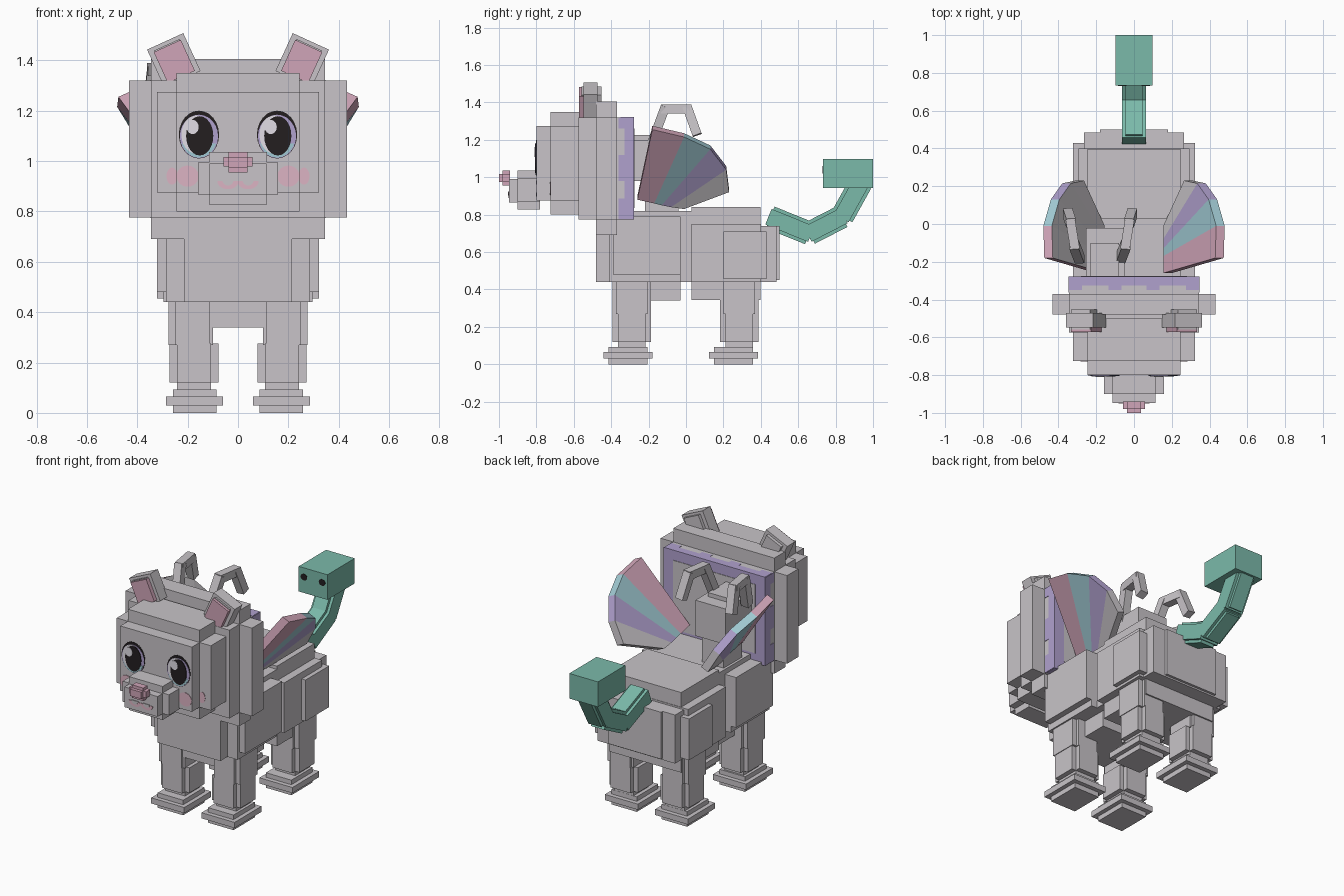
import bpy, bmesh, math
from mathutils import Vector, Matrix

cube = bpy.data.objects.get("Cube")
if cube:
    bpy.data.objects.remove(cube, do_unlink=True)

# Materials
def make_mat(name, rgb):
    lin = [((c / 255 + 0.055) / 1.055) ** 2.4 for c in rgb] + [1.0]
    m = bpy.data.materials.new(name)
    m.use_nodes = True
    m.diffuse_color = lin
    m.node_tree.nodes["Principled BSDF"].inputs["Base Color"].default_value = lin
    return m

GREY = make_mat("warm grey", (200, 196, 200))
TEAL = make_mat("teal", (123, 186, 170))
PINK = make_mat("rose pink", (208, 165, 184))
BLUSH = make_mat("blush", (220, 180, 195))
PURPLE = make_mat("lavender", (176, 161, 206))
BLUE = make_mat("pale blue", (160, 201, 210))
BLACK = make_mat("black", (35, 30, 32))
WHITE = make_mat("white", (226, 222, 230))

# Helpers
def finish(name, bm, *mats):
    bmesh.ops.recalc_face_normals(bm, faces=bm.faces)
    me = bpy.data.meshes.new(name)
    bm.to_mesh(me)
    bm.free()
    for m in mats:
        me.materials.append(m)
    ob = bpy.data.objects.new(name, me)
    bpy.context.collection.objects.link(ob)
    return ob

def placed_box(name, matrix, size, mat):
    bm = bmesh.new()
    bmesh.ops.create_cube(bm, size=1)
    bm.transform(matrix @ Matrix.Diagonal((*size, 1)))
    return finish(name, bm, mat)

def box(name, x, y, z, mat=GREY):
    c = [(a + b) / 2 for a, b in (x, y, z)]
    return placed_box(name, Matrix.Translation(c), [b - a for a, b in (x, y, z)], mat)

def wide(name, hx, y, z, mat=GREY):
    return box(name, (-hx, hx), y, z, mat)

def bar(name, p, q, wx, t, mat, extra=0.0):
    p, q = Vector(p), Vector(q)
    d = (q - p).normalized()
    side = Vector((1, 0, 0))
    side = (side - d * side.dot(d)).normalized()
    rot = Matrix((side, d.cross(side), d)).transposed().to_4x4()
    return placed_box(name, Matrix.Translation((p + q) / 2) @ rot, (wx, t, (q - p).length + extra), mat)

def disc(name, x, z, rx, rz, y, mat, a0=0, a1=360):
    # thin elliptical plate facing the front
    bm = bmesh.new()
    n = 24
    vs = [bm.verts.new((x + rx * math.cos(a), y, z + rz * math.sin(a)))
          for a in (math.radians(a0 + (a1 - a0) * i / n) for i in range(n + (a1 - a0 < 360)))]
    f = bm.faces.new(vs)
    ext = bmesh.ops.extrude_face_region(bm, geom=[f])
    bmesh.ops.translate(bm, vec=(0, 0.004, 0), verts=[v for v in ext["geom"] if isinstance(v, bmesh.types.BMVert)])
    return finish(name, bm, mat)

# Head, snout and nose: stepped blocks
wide("head_face", 0.245, (-0.80, -0.5), (0.875, 1.275))
wide("head_tall", 0.245, (-0.725, -0.5), (0.80, 1.35))
wide("head_wide", 0.322, (-0.725, -0.5), (0.875, 1.275))
wide("snout_wide", 0.158, (-0.90, -0.78), (0.868, 0.995))
wide("snout_tall", 0.115, (-0.90, -0.78), (0.828, 1.035))
wide("snout_front", 0.113, (-0.947, -0.85), (0.865, 0.99))
wide("nose_wide", 0.058, (-0.98, -0.94), (0.978, 1.017), PINK)
wide("nose_tall", 0.038, (-0.98, -0.94), (0.955, 1.035), PINK)
wide("nose_tip", 0.038, (-1.0, -0.95), (0.975, 1.017), PINK)

# Mane: rounded block with a thicker middle ring
wide("mane", 0.345, (-0.575, -0.28), (0.775, 1.32))
wide("mane_ring_wide", 0.432, (-0.48, -0.37), (0.775, 1.32))
wide("mane_ring_tall", 0.345, (-0.48, -0.37), (0.69, 1.405))

# Lavender hem at the back of the mane, with scallops
wide("hem_back", 0.347, (-0.282, -0.278), (0.773, 1.322), PURPLE)
wide("hem_back_centre", 0.28, (-0.28, -0.275), (0.835, 1.26))
for z0, z1 in ((1.318, 1.322), (0.773, 0.777)):
    wide("hem_strip", 0.345, (-0.325, -0.28), (z0, z1), PURPLE)
    for x in (-0.31, -0.1, 0.1, 0.31):
        box("hem_scallop", (x - 0.035, x + 0.035), (-0.35, -0.32), (z0, z1), PURPLE)
for s in (-1, 1):
    xs = sorted((s * 0.343, s * 0.348))
    box("hem_strip", xs, (-0.33, -0.28), (0.775, 1.32), PURPLE)
    for z, h in ((0.83, 0.055), (1.05, 0.07), (1.29, 0.03)):
        box("hem_scallop", xs, (-0.362, -0.32), (z - h, z + h), PURPLE)

# Eyes, cheeks and mouth
for s in (-1, 1):
    x = 0.155 * s
    disc("eye_outline", x, 1.105, 0.08, 0.095, -0.802, BLACK)
    disc("eye_iris", x, 1.098, 0.076, 0.086, -0.8035, PURPLE)
    disc("eye_iris_low", x, 1.098, 0.072, 0.084, -0.805, BLUE, 200, 340)
    disc("eye_white", x - 0.01, 1.105, 0.06, 0.076, -0.8065, WHITE)
    disc("eye_pupil", x + 0.003, 1.10, 0.054, 0.078, -0.808, BLACK)
    disc("eye_highlight", x - 0.025, 1.135, 0.024, 0.028, -0.8095, WHITE)
    disc("cheek_inner", s * 0.20, 0.94, 0.044, 0.042, -0.803, BLUSH)
    disc("cheek_outer", s * 0.262, 0.94, 0.022, 0.034, -0.728, BLUSH)
    disc("mouth_corner", s * 0.04, 0.92, 0.042, 0.032, -0.95, BLUSH, 180, 360)
    disc("mouth_gap", s * 0.04, 0.925, 0.022, 0.022, -0.9515, GREY, 180, 360)

# Ears, tilted outwards
for s in (-1, 1):
    tilt = Matrix.Rotation(math.radians(24.5) * s, 4, "Y")
    at = Matrix.Translation((s * 0.255, 0, 1.40)) @ tilt
    off = lambda y, z: at @ Matrix.Translation((0, y, z))
    placed_box("ear", off(-0.51, 0), (0.158, 0.075, 0.165), GREY)
    placed_box("ear_back", off(-0.505, 0), (0.11, 0.105, 0.135), GREY)
    placed_box("ear_base", off(-0.51, -0.06), (0.11, 0.08, 0.13), GREY)
    placed_box("ear_inner", off(-0.558, -0.005), (0.118, 0.03, 0.135), PINK)

# Body: chest, shoulders, waist and hips
wide("chest", 0.215, (-0.48, -0.2), (0.44, 0.80))
wide("shoulders", 0.322, (-0.39, -0.03), (0.48, 0.79))
wide("shoulders_low", 0.285, (-0.41, -0.03), (0.44, 0.79))
wide("back", 0.245, (-0.30, 0.07), (0.44, 0.82))
wide("belly_front", 0.20, (-0.38, -0.03), (0.34, 0.6))
wide("hips_tall", 0.245, (0.03, 0.397), (0.345, 0.84))
wide("hips", 0.265, (0.03, 0.485), (0.44, 0.74))
wide("rump", 0.18, (0.1, 0.50), (0.45, 0.74))
wide("thighs", 0.322, (0.20, 0.43), (0.455, 0.71))
wide("flanks", 0.295, (0.03, 0.40), (0.44, 0.75))

# Legs and feet
for s in (-1, 1):
    for label, cy, fy in (("front", -0.29, -0.31), ("hind", 0.285, 0.255)):
        def block(part, hx, hy, z, cx=0.175, y=cy):
            xs = (s * cx - hx, s * cx + hx)
            box(label + "_" + part, xs, (y - hy, y + hy), z)
        block("upper_leg", 0.088, 0.085, (0.27, 0.55), 0.188)
        block("upper_leg_deep", 0.068, 0.103, (0.27, 0.55), 0.18)
        block("lower_leg", 0.097, 0.073, (0.12, 0.275))
        block("lower_leg_deep", 0.068, 0.103, (0.12, 0.275))
        block("ankle", 0.067, 0.073, (0.08, 0.13))
        block("foot", 0.087, 0.104, (0, 0.093), 0.172, fy)
        block("foot_rim", 0.113, 0.131, (0.03, 0.065), 0.172, fy)

# Second head on the back, with curled horns
box("goat_neck", (-0.23, -0.08), (-0.22, -0.04), (0.78, 1.02))
box("goat_head", (-0.255, -0.05), (-0.275, -0.02), (0.98, 1.20))
box("goat_brow", (-0.23, -0.08), (-0.275, -0.10), (1.1, 1.225))
for s in (-1, 1):
    path = [(0.11, -0.18, 1.19), (0.135, -0.115, 1.365), (0.155, 0.01, 1.365), (0.17, 0.055, 1.24)]
    pts = [(-0.18 + s * a, b, c) for a, b, c in path]
    for p, q in zip(pts, pts[1:]):
        bar("goat_horn", p, q, 0.05, 0.05, GREY, 0.03)

# Wings: fans of four leaning panels, (x, y, z) per rib end
base = [(0.20, -0.26, 0.88), (0.20, -0.17, 0.86), (0.20, -0.13, 0.85), (0.20, -0.08, 0.84), (0.20, -0.01, 0.83)]
tips = [(0.475, -0.18, 1.255), (0.48, -0.01, 1.215), (0.44, 0.13, 1.15), (0.38, 0.215, 1.04), (0.31, 0.23, 0.92)]
for s in (-1, 1):
    for i, mat in enumerate((PINK, BLUE, PURPLE, GREY)):
        bm = bmesh.new()
        rings = []
        for dx, dz in ((0, 0), (-0.045, 0.02)):
            quad = (base[i], tips[i], tips[i + 1], base[i + 1])
            rings.append([bm.verts.new((s * (x + dx), y, z + dz)) for x, y, z in quad])
        bm.faces.new(rings[0])
        inner = bm.faces.new(rings[1])
        inner.material_index = int(s < 0)
        for k in range(4):
            m = (k + 1) % 4
            bm.faces.new((rings[0][k], rings[0][m], rings[1][m], rings[1][k]))
        finish("wing_panel", bm, mat, GREY)

# Tail ending in a snake head
tail = [(0, 0.45, 0.785), (0, 0.66, 0.70), (0, 0.835, 0.79), (0, 0.935, 0.97)]
for p, q in zip(tail, tail[1:]):
    bar("tail_segment", p, q, 0.125, 0.09, TEAL, 0.02)
    bar("tail_segment_core", p, q, 0.09, 0.125, TEAL)
wide("snake_head", 0.098, (0.733, 1.0), (0.942, 1.097), TEAL)
for s in (-1, 1):
    disc("snake_eye", s * 0.062, 1.04, 0.022, 0.02, 0.731, BLACK)
